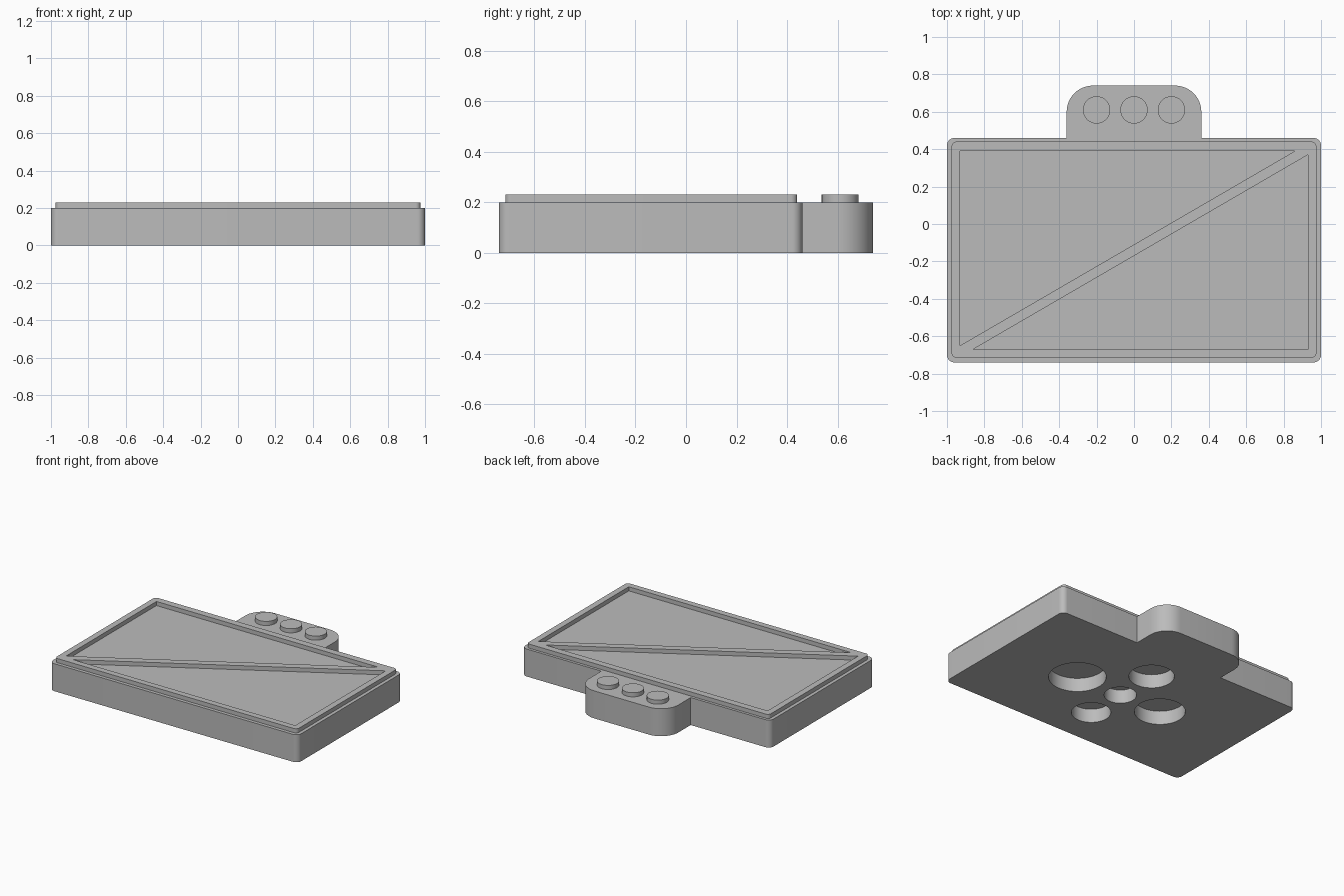
import bpy
import bmesh
import math
from mathutils import Vector

cube = bpy.data.objects.get("Cube")
if cube:
    bpy.data.objects.remove(cube, do_unlink=True)

grey = bpy.data.materials.new("plain grey")
grey.use_nodes = True
grey.diffuse_color = (0.5, 0.5, 0.5, 1)
grey.node_tree.nodes["Principled BSDF"].inputs["Base Color"].default_value = (0.5, 0.5, 0.5, 1)

PLATE_TOP = 0.2
RAISED_TOP = 0.23
PLATE_CENTRE_Y = -0.14


def rounded(corners, steps=12):
    """Turn (x, y, radius) corners into an outline with filleted corners."""
    outline = []
    for i, (x, y, radius) in enumerate(corners):
        here = Vector((x, y))
        if radius == 0:
            outline.append(here)
            continue
        before = (Vector(corners[i - 1][:2]) - here).normalized()
        after = (Vector(corners[(i + 1) % len(corners)][:2]) - here).normalized()
        centre = here + (before + after) * radius
        for s in range(steps + 1):
            a = math.pi / 2 * s / steps
            outline.append(centre - after * radius * math.cos(a) - before * radius * math.sin(a))
    return outline


def circle(x, y, radius, sides=64):
    return [Vector((x + radius * math.cos(math.tau * i / sides),
                    y + radius * math.sin(math.tau * i / sides))) for i in range(sides)]


def prism(name, outline, bottom, top):
    """Extrude a flat outline from bottom to top."""
    bm = bmesh.new()
    face = bm.faces.new([bm.verts.new((p.x, p.y, bottom)) for p in outline])
    extruded = bmesh.ops.extrude_face_region(bm, geom=[face])["geom"]
    bmesh.ops.translate(bm, vec=(0, 0, top - bottom),
                        verts=[v for v in extruded if isinstance(v, bmesh.types.BMVert)])
    bmesh.ops.recalc_face_normals(bm, faces=bm.faces)
    mesh = bpy.data.meshes.new(name)
    bm.to_mesh(mesh)
    bm.free()
    mesh.materials.append(grey)
    obj = bpy.data.objects.new(name, mesh)
    bpy.context.collection.objects.link(obj)
    return obj


def cut(target, cutters):
    """Subtract each cutter, then remove it."""
    bpy.context.view_layer.objects.active = target
    for cutter in cutters:
        cutter.hide_render = True
        mod = target.modifiers.new("cut", 'BOOLEAN')
        mod.operation = 'DIFFERENCE'
        mod.solver = 'EXACT'
        mod.object = cutter
        bpy.ops.object.modifier_apply(modifier=mod.name)
        bpy.data.objects.remove(cutter, do_unlink=True)


# Base plate with the rounded tab at the back
base = prism("base_plate", rounded([
    (-1, -0.74, 0.04), (1, -0.74, 0.04), (1, 0.46, 0.04),
    (0.36, 0.46, 0), (0.36, 0.74, 0.14), (-0.36, 0.74, 0.14), (-0.36, 0.46, 0),
    (-1, 0.46, 0.04)]), 0, PLATE_TOP)

# Five round sockets in the underside
sockets = [(0, 0, 0.107), (0.37, 0, 0.19), (0, 0.32, 0.15), (-0.34, 0, 0.168), (0, -0.3, 0.13)]
cut(base, [prism("socket_cutter", circle(x, PLATE_CENTRE_Y + y, r), -0.1, 0.1)
           for x, y, r in sockets])

# Raised border with a diagonal bar, open over two triangles
frame = prism("raised_frame", rounded([
    (-0.975, -0.715, 0.025), (0.975, -0.715, 0.025),
    (0.975, 0.44, 0.025), (-0.975, 0.44, 0.025)]), PLATE_TOP, RAISED_TOP)
triangle = [Vector((-0.93, 0.39)), Vector((-0.93, -0.65)), Vector((0.86, 0.39))]
opposite = [Vector((-p.x, 2 * PLATE_CENTRE_Y - p.y)) for p in triangle]
cut(frame, [prism("triangle_cutter", t, 0.1, 0.3) for t in (triangle, opposite)])

# Three round buttons on the tab
buttons = [prism(f"button_{i + 1}", circle(0.2 * (i - 1), 0.61, 0.073), PLATE_TOP, RAISED_TOP)
           for i in range(3)]

bpy.ops.object.select_all(action='DESELECT')
for obj in [base, frame] + buttons:
    obj.select_set(True)
bpy.context.view_layer.objects.active = base
bpy.ops.object.shade_smooth_by_angle(angle=math.radians(30))
